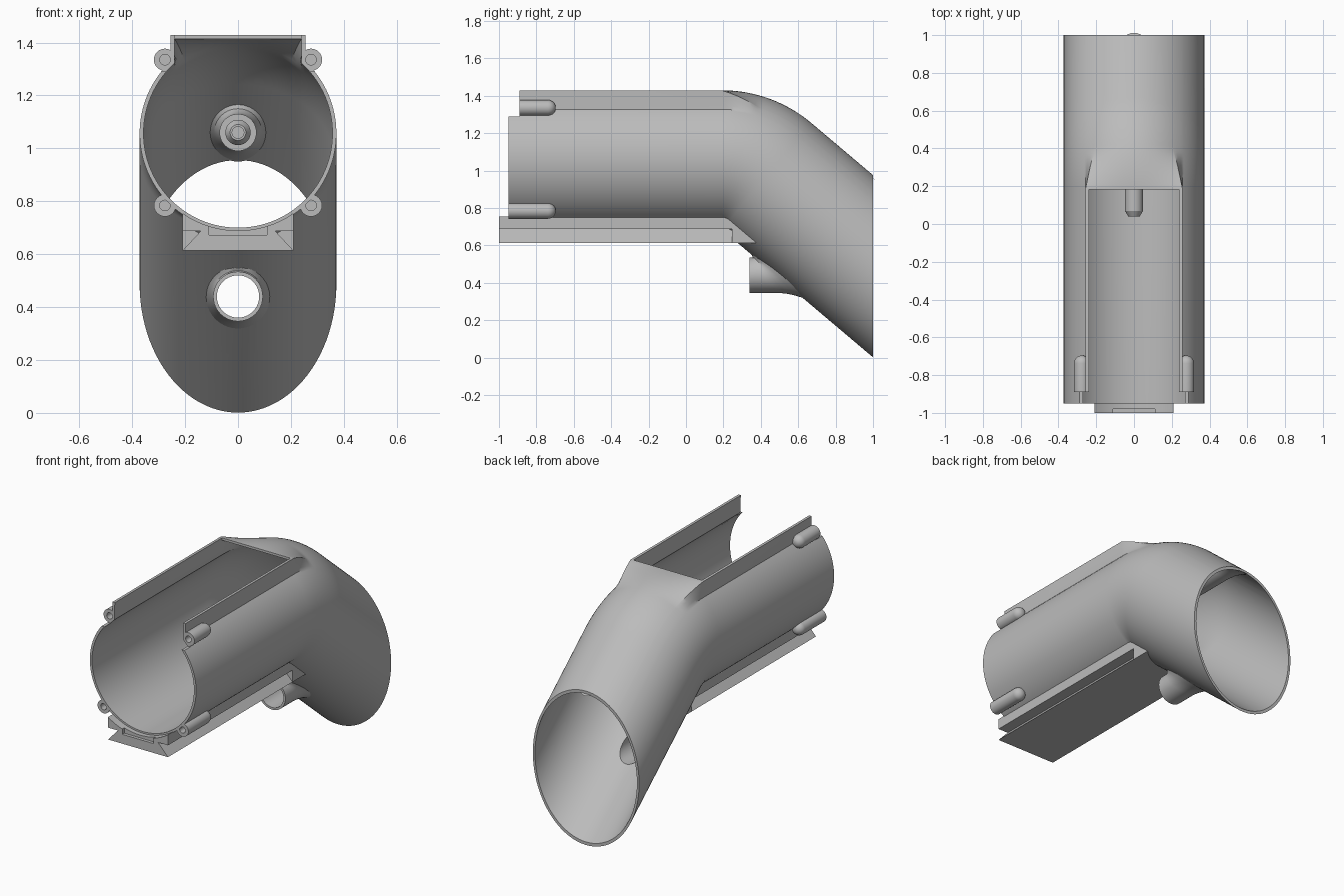
import bpy
from math import sin, cos, tan, pi, radians, sqrt, asin, atan2

cube = bpy.data.objects.get("Cube")
if cube:
    bpy.data.objects.remove(cube)

grey = bpy.data.materials.new("plain grey")
grey.use_nodes = True
COLOUR = (0.5, 0.5, 0.5, 1)
grey.diffuse_color = COLOUR
grey.node_tree.nodes["Principled BSDF"].inputs["Base Color"].default_value = COLOUR

R_OUT, R_IN = 0.372, 0.357      # tube wall
R_BEND = 0.374                  # centreline bend radius
PIVOT_Y, PIVOT_Z = 0.19, 0.683  # bend centre
AXIS_Z = PIVOT_Z + R_BEND
BEND = radians(40.2)
FADE = radians(17)              # bend angle over which the square top blends out


def loft(name, rings):
    """Skin equal-length rings of points and cap both ends."""
    n = len(rings[0])
    verts = [p for ring in rings for p in ring]
    faces = [(k * n + i, k * n + (i + 1) % n, (k + 1) * n + (i + 1) % n, (k + 1) * n + i)
             for k in range(len(rings) - 1) for i in range(n)]
    faces += [tuple(reversed(range(n))), tuple(range(len(verts) - n, len(verts)))]
    mesh = bpy.data.meshes.new(name)
    mesh.from_pydata(verts, [], faces)
    obj = bpy.data.objects.new(name, mesh)
    bpy.context.collection.objects.link(obj)
    activate(obj)
    bpy.ops.object.mode_set(mode='EDIT')
    bpy.ops.mesh.select_all(action='SELECT')
    bpy.ops.mesh.normals_make_consistent(inside=False)
    bpy.ops.object.mode_set(mode='OBJECT')
    mesh.materials.append(grey)
    return obj


def activate(obj):
    bpy.ops.object.select_all(action='DESELECT')
    obj.select_set(True)
    bpy.context.view_layer.objects.active = obj


def box(name, x, y0, y1, z0, z1):
    return loft(name, [[(-x, y, z0), (x, y, z0), (x, y, z1), (-x, y, z1)] for y in (y0, y1)])


def turned(name, cx, cz, profile, n=40):
    """Round part along y; a profile entry is (radius, y) with y a number or a function of x, z."""
    rings = []
    for r, y in profile:
        ring = []
        for i in range(n):
            a = 2 * pi * i / n
            x, z = cx + r * sin(a), cz + r * cos(a)
            ring.append((x, y(x, z) if callable(y) else y, z))
        rings.append(ring)
    return loft(name, rings)


def cut(obj, *cutters):
    activate(obj)
    for c in cutters:
        mod = obj.modifiers.new("cut", 'BOOLEAN')
        mod.operation, mod.solver, mod.object = 'DIFFERENCE', 'EXACT', c
        bpy.ops.object.modifier_apply(modifier=mod.name)


def bent_tube(name, radius, half, y0, y1):
    """Sweep a circle with a square top along the straight, the bend and the slanted outlet."""
    n = 96
    angles = [2 * pi * i / n - pi for i in range(n)]
    for a in (atan2(half, radius), asin(half / radius)):
        angles += [a, -a]
    angles.sort()

    def ring(bend, start=None):
        fade = max(0, 1 - bend / FADE)
        pts = []
        for a in angles:
            r = radius
            if cos(a) > 0:
                square = min(half / max(abs(sin(a)), 1e-6), radius / cos(a))
                r += (max(radius, square) - radius) * fade
            arm = R_BEND + r * cos(a)
            y = PIVOT_Y + arm * sin(bend) if start is None else start
            pts.append((r * sin(a), y, PIVOT_Z + arm * cos(bend)))
        return pts

    rings = [ring(0, y0)] + [ring(BEND * k / 24) for k in range(25)]
    rings.append([(x, y1, z - (y1 - y) * tan(BEND)) for x, y, z in rings[-1]])
    return loft(name, rings)


def wall_y(x, z, radius, side):
    """Depth at which a line along y meets the slanted outlet's wall."""
    cy, cz = PIVOT_Y + R_BEND * sin(BEND), PIVOT_Z + R_BEND * cos(BEND)
    u = side * sqrt(radius ** 2 - x ** 2)
    return cy + (u - (z - cz) * cos(BEND)) / sin(BEND)


# Cutters
bore = bent_tube("bore_cutter", R_IN, 0.24, -1.2, 1.1)
slot = box("slot_cutter", 0.239, -1.3, 0.183, 1.3, 1.6)
step = box("step_cutter", 0.6, -1.3, -0.89, 1.29, 1.6)
PIPE_Z = 0.44
port = turned("port_cutter", 0, PIPE_Z, [(0.08, 0.2), (0.08, 0.8)])
notch = box("notch_cutter", 0.11, -1.1, -0.98, 0.672, 0.8)
cutters = [bore, slot, step, port, notch]
parts = []

# Bent tube with open top slot
tube = bent_tube("bent_tube", R_OUT, 0.256, -0.95, 1.0)
cut(tube, bore, slot, step, port)
parts.append(tube)

# Side inlet pipe, flared where it meets the outlet
PIPE_Y = 0.34


def pipe_flare(back, sink=0):
    def depth(x, z):
        wall = max(wall_y(x, z, R_OUT, -1), PIPE_Y + 0.01)
        return wall - back * min(1, (wall - PIPE_Y) / 0.2) + sink
    return depth


pipe = turned("inlet_pipe", 0, PIPE_Z, [
    (0.094, PIPE_Y), (0.094, pipe_flare(0.1)), (0.098, pipe_flare(0.06)),
    (0.108, pipe_flare(0.025)), (0.125, pipe_flare(0, 0.008)), (0.06, 0.75)])
cut(pipe, bore, port)
parts.append(pipe)


# Inner post standing on the outlet's roof
def roof(back):
    return lambda x, z: wall_y(x, z, R_IN, 1) - back


parts.append(turned("inner_post", 0, 1.06, [
    (0.022, 0.12), (0.022, 0.04), (0.03, 0.04), (0.048, 0.07), (0.048, 0.25), (0.07, 0.25),
    (0.07, roof(0.12)), (0.076, roof(0.06)), (0.09, roof(0.02)), (0.11, roof(-0.006))]))

# Screw bosses with blind holes and rounded ends
for side, label in ((1, "left"), (-1, "right")):
    for height, z, y0 in (("upper", 1.335, -0.89), ("lower", 0.784, -0.95)):
        r = 0.042
        dome = [(r * cos(a), -0.738 + r * sin(a)) for a in (radians(d) for d in range(0, 90, 15))]
        boss = turned(f"{height}_{label}_boss", side * 0.276, z,
                      [(0.02, y0 + 0.12), (0.02, y0), (r, y0)] + dome, 24)
        cut(boss, bore)
        parts.append(boss)

# Dovetail mounting rail under the tube
W = 0.21
arc = [(W - 2 * W * i / 16) for i in range(17)]
profile = [(-W, 0.613), (W, 0.613), (0.14, 0.688), (W, 0.688)]
profile += [(x, AXIS_Z - sqrt(0.368 ** 2 - x ** 2)) for x in arc]
profile += [(-W, 0.688), (-0.14, 0.688)]
rail = loft("dovetail_rail", [[(x, y, z) for x, z in profile] for y in (-1, 0.25)])
cut(rail, bore, notch)
parts.append(rail)

# Solid stop at the rail's rear
stop = box("rail_stop", W, 0.245, 0.375, 0.613, 0.72)
cut(stop, bore)
parts.append(stop)

for c in cutters:
    bpy.data.objects.remove(c)
for p in parts:
    activate(p)
    bpy.ops.object.shade_smooth_by_angle(angle=radians(30))
